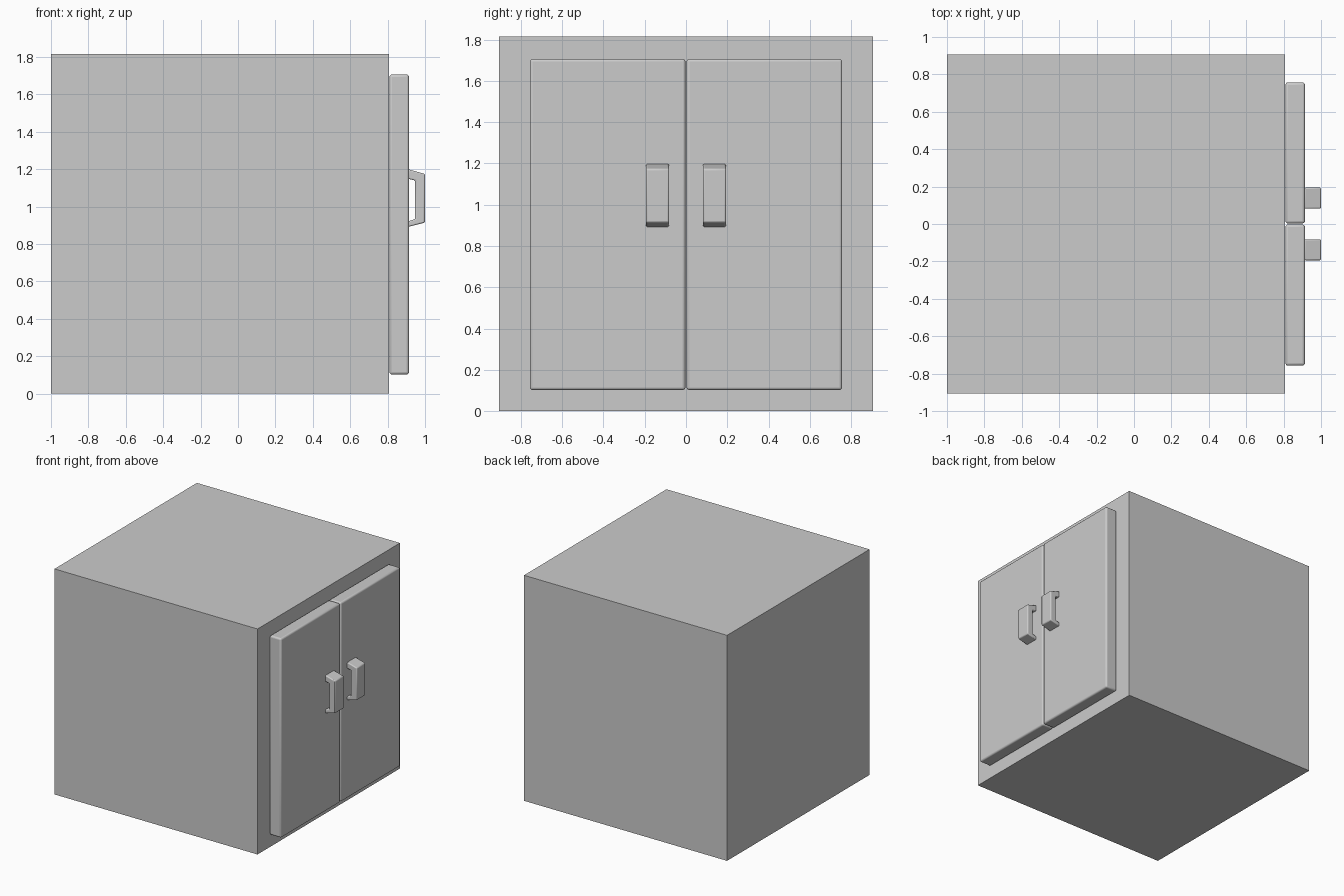
import bpy, bmesh

if "Cube" in bpy.data.objects:
    bpy.data.objects.remove(bpy.data.objects["Cube"])


def finish(name, bm, bevel=0.0, segments=3):
    bmesh.ops.recalc_face_normals(bm, faces=bm.faces)
    mesh = bpy.data.meshes.new(name)
    bm.to_mesh(mesh)
    bm.free()
    ob = bpy.data.objects.new(name, mesh)
    bpy.context.collection.objects.link(ob)
    if bevel:
        mod = ob.modifiers.new("rounded_edges", 'BEVEL')
        mod.width = bevel
        mod.segments = segments
        mod.limit_method = 'ANGLE'
        mod.angle_limit = 0.15
        bpy.ops.object.select_all(action='DESELECT')
        ob.select_set(True)
        bpy.context.view_layer.objects.active = ob
        bpy.ops.object.shade_smooth_by_angle(angle=0.6)
    return ob


def prism(name, profile, y0, y1, **kw):
    """Extrude an x-z profile from y0 to y1."""
    bm = bmesh.new()
    face = bm.faces.new([bm.verts.new((x, y0, z)) for x, z in profile])
    ext = bmesh.ops.extrude_face_region(bm, geom=[face])
    verts = [v for v in ext["geom"] if isinstance(v, bmesh.types.BMVert)]
    bmesh.ops.translate(bm, verts=verts, vec=(0, y1 - y0, 0))
    return finish(name, bm, **kw)


def rect(x0, x1, z0, z1):
    return [(x0, z0), (x1, z0), (x1, z1), (x0, z1)]


# Plain box cabinet
prism("cabinet_body", rect(-1.0, 0.808, 0, 1.815), -0.906, 0.906)

# Bracket-shaped pull, seen from the side
pull = [(0.910, 1.199), (1.0, 1.174), (1.0, 0.914), (0.910, 0.891),
        (0.910, 0.921), (0.947, 0.933), (0.947, 1.139), (0.910, 1.148)]

# Two doors with pulls near the centre gap
for label, s in (("left", -1), ("right", 1)):
    prism(label + "_door", rect(0.81, 0.914, 0.102, 1.706),
          s * 0.003, s * 0.757, bevel=0.013)
    prism(label + "_handle", pull, s * 0.082, s * 0.194,
          bevel=0.007, segments=2)
